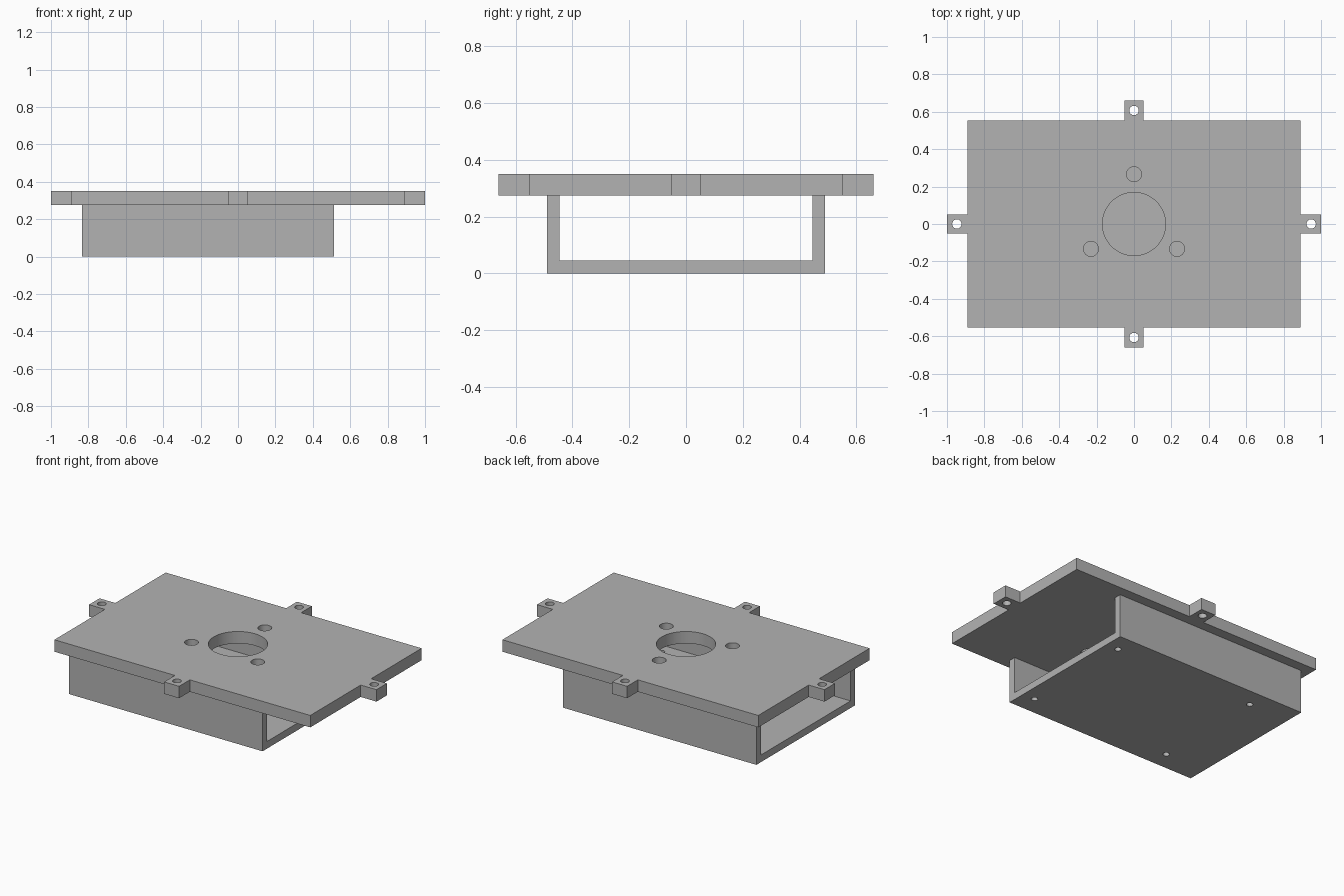
import bpy, bmesh, math
from mathutils import Matrix, Vector

if "Cube" in bpy.data.objects:
    bpy.data.objects.remove(bpy.data.objects["Cube"])

grey = bpy.data.materials.new("light_grey")
grey.diffuse_color = (0.45, 0.45, 0.45, 1)
grey.use_nodes = True
grey.node_tree.nodes["Principled BSDF"].inputs["Base Color"].default_value = grey.diffuse_color


def add_object(name, bm):
    bmesh.ops.recalc_face_normals(bm, faces=bm.faces)
    mesh = bpy.data.meshes.new(name)
    bm.to_mesh(mesh)
    bm.free()
    mesh.materials.append(grey)
    obj = bpy.data.objects.new(name, mesh)
    bpy.context.collection.objects.link(obj)
    return obj


def prism(name, profile, direction):
    """Extrude a closed 3D profile along a direction."""
    bm = bmesh.new()
    face = bm.faces.new([bm.verts.new(p) for p in profile])
    ext = bmesh.ops.extrude_face_region(bm, geom=[face], use_keep_orig=True)
    verts = [e for e in ext["geom"] if isinstance(e, bmesh.types.BMVert)]
    bmesh.ops.translate(bm, verts=verts, vec=Vector(direction))
    return add_object(name, bm)


def drill(obj, holes, z):
    """Cut vertical round holes (x, y, radius) through obj at height z."""
    bm = bmesh.new()
    for x, y, r in holes:
        bmesh.ops.create_cone(bm, cap_ends=True, segments=48, radius1=r, radius2=r,
                              depth=0.2, matrix=Matrix.Translation((x, y, z)))
    cutter = add_object("hole_cutter", bm)
    cutter.hide_render = True
    mod = obj.modifiers.new("holes", 'BOOLEAN')
    mod.operation, mod.solver, mod.object = 'DIFFERENCE', 'EXACT', cutter
    bpy.ops.object.select_all(action='DESELECT')
    bpy.context.view_layer.objects.active = obj
    obj.select_set(True)
    bpy.ops.object.modifier_apply(modifier=mod.name)
    bpy.data.objects.remove(cutter)
    bpy.ops.object.shade_smooth_by_angle(angle=math.radians(30))


# Top plate with four mounting tabs: one quadrant turned round the outline
W, D, TX, TY, T = 0.89, 0.553, 1.0, 0.66, 0.052
Z0, Z1 = 0.275, 0.35
quadrant = [(TX, T), (W, T), (W, D), (T, D), (T, TY)]
outline = []
for sx, sy in ((1, 1), (-1, 1), (-1, -1), (1, -1)):
    pts = quadrant if sx * sy > 0 else quadrant[::-1]
    outline += [(sx * x, sy * y, Z0) for x, y in pts]
plate = prism("top_plate", outline, (0, 0, Z1 - Z0))

# Centre bore, three holes around it, and one hole in each tab
holes = [(0, 0, 0.169)]
for i in range(3):
    a = math.radians(90 + 120 * i)
    holes.append((0.266 * math.cos(a), 0.266 * math.sin(a), 0.04))
for s in (-1, 1):
    holes += [(s * 0.947, 0, 0.025), (0, s * 0.607, 0.025)]
drill(plate, holes, (Z0 + Z1) / 2)

# U-shaped channel below the plate, open at both ends
Y, t = 0.49, 0.045
half = [(Y, 0), (Y, Z0), (Y - t, Z0), (Y - t, t)]
section = half + [(-y, z) for y, z in reversed(half)]
channel = prism("channel", [(-0.833, y, z) for y, z in section], (1.347, 0, 0))

# Four screw holes in the channel floor
drill(channel, [(x, y, 0.019) for x in (-0.55, 0.43) for y in (-0.37, 0.37)], 0)
